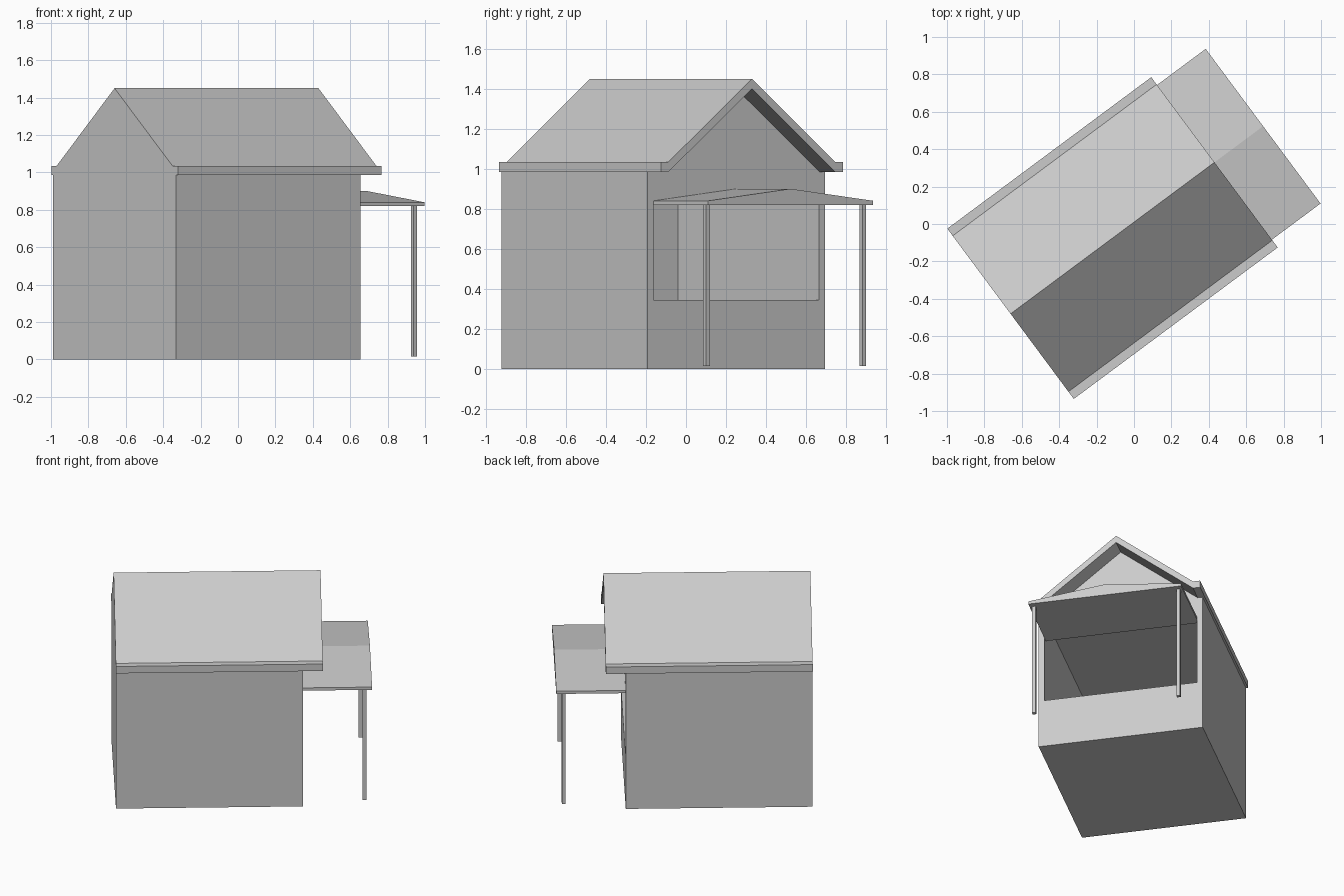
import bpy
import bmesh
import math
from mathutils import Matrix, Vector

cube = bpy.data.objects.get("Cube")
if cube:
    bpy.data.objects.remove(cube, do_unlink=True)

# Single plain colour
grey = bpy.data.materials.new("light_grey")
grey.use_nodes = True
colour = (0.6, 0.6, 0.6, 1)
grey.diffuse_color = colour
grey.node_tree.nodes["Principled BSDF"].inputs["Base Color"].default_value = colour

# House frame: u runs along the ridge, v across it
PLACE = Matrix.Translation((-0.66, -0.48, 0)) @ Matrix.Rotation(math.radians(36.6), 4, "Z")
AXES = {"u": lambda a, b, t: (t, a, b), "v": lambda a, b, t: (a, t, b)}


def prism(name, outline, axis, start, end):
    """Extrude a closed outline along the u or v axis of the house."""
    bm = bmesh.new()
    face = bm.faces.new([bm.verts.new(AXES[axis](a, b, start)) for a, b in outline])
    out = bmesh.ops.extrude_face_region(bm, geom=[face])
    moved = [g for g in out["geom"] if isinstance(g, bmesh.types.BMVert)]
    bmesh.ops.translate(bm, verts=moved, vec=Vector(AXES[axis](0, 0, end - start)))
    bmesh.ops.recalc_face_normals(bm, faces=bm.faces)
    bm.transform(PLACE)
    mesh = bpy.data.meshes.new(name)
    bm.to_mesh(mesh)
    bm.free()
    mesh.materials.append(grey)
    obj = bpy.data.objects.new(name, mesh)
    bpy.context.collection.objects.link(obj)
    return obj


def mirrored(half):
    """Complete a symmetric outline from its right half."""
    return half + [(-a, b) for a, b in reversed(half) if a > 0]


LENGTH, WALL, SKIN = 1.227, 0.553, 0.044
EAVE, SLOPE_END, OPENING = 0.985, 0.519, 0.515
HATCH_LOW, HATCH_HIGH = 0.345, 0.82

# Walls with both gables
walls = prism("walls", mirrored([(0, 1.40), (SLOPE_END, EAVE), (WALL, EAVE), (WALL, 0)]),
              "u", 0, LENGTH)

# Hollow room and wide serving opening
inner = LENGTH - SKIN
cutter = prism("room_cutter", [
    (SKIN, SKIN), (inner, SKIN), (inner, HATCH_LOW), (LENGTH + 0.1, HATCH_LOW),
    (LENGTH + 0.1, HATCH_HIGH), (inner, HATCH_HIGH), (inner, EAVE), (SKIN, EAVE)],
    "v", -OPENING, OPENING)
cutter.hide_render = True
cut = walls.modifiers.new("room", "BOOLEAN")
cut.operation, cut.solver, cut.object = "DIFFERENCE", "EXACT", cutter
bpy.context.view_layer.update()
hollow = bpy.data.meshes.new_from_object(
    walls.evaluated_get(bpy.context.evaluated_depsgraph_get()))
walls.modifiers.clear()
walls.data = hollow
bpy.data.objects.remove(cutter, do_unlink=True)

# Roof shell with flat eaves, overhanging the open end
outer = [(0, 1.45), (SLOPE_END, 1.035), (0.567, 1.035), (0.567, EAVE), (SLOPE_END, EAVE)]
left = [(-a, b) for a, b in reversed(outer) if a > 0]
prism("roof", outer + [(0, 1.40)] + left, "u", 0, 1.358)

# Raised hatch serving as a canopy
prism("canopy", mirrored([(0, 0.90), (OPENING, 0.84), (OPENING, HATCH_HIGH)]),
      "u", LENGTH, 1.682)

# Square canopy posts
HALF = 0.012
for side, v in (("right", -0.487), ("left", 0.487)):
    prism(side + "_post", [(v - HALF, 0.015), (v + HALF, 0.015),
                           (v + HALF, HATCH_HIGH), (v - HALF, HATCH_HIGH)],
          "u", 1.633 - HALF, 1.633 + HALF)
